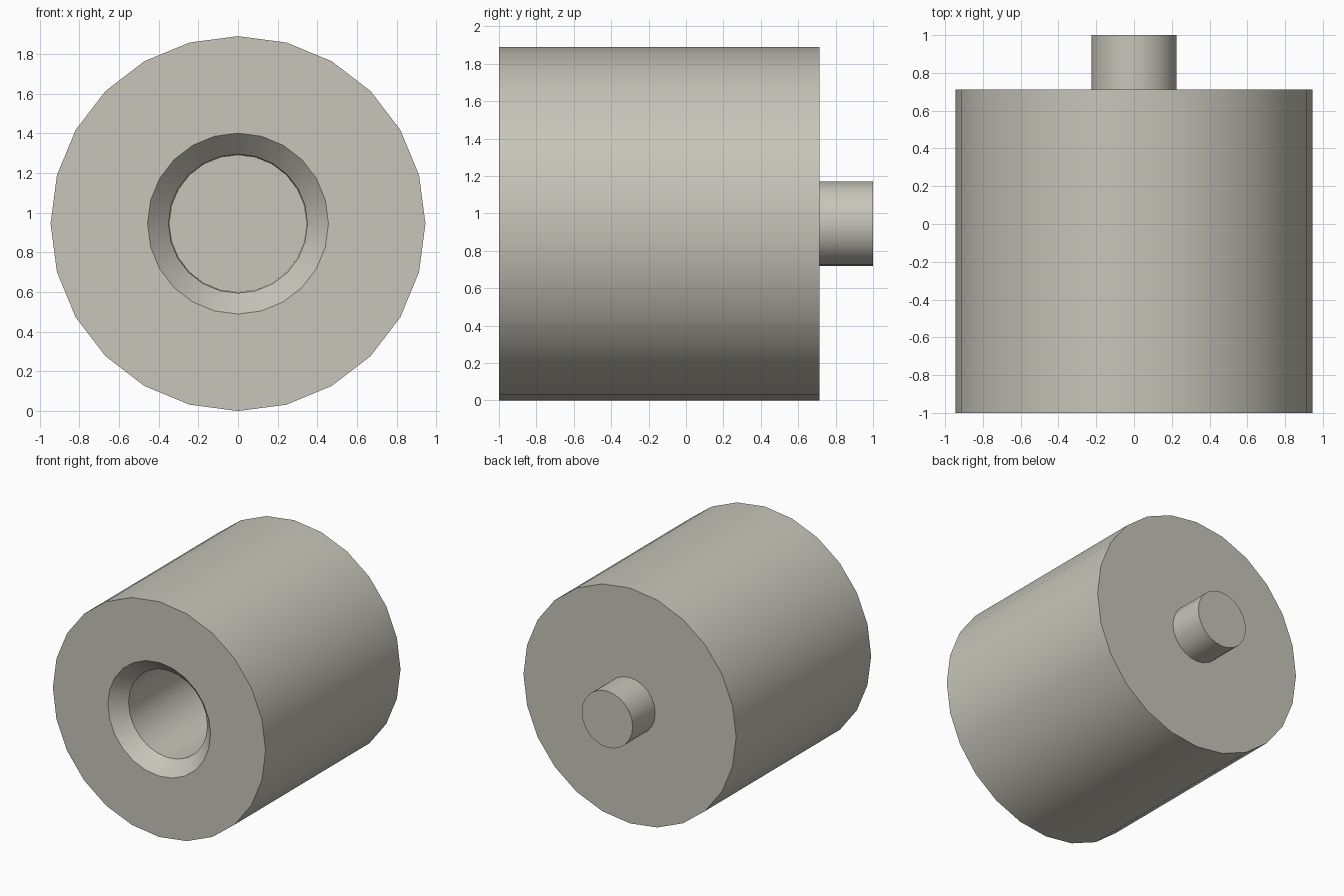
import bpy, bmesh, math

SIDES = 24
CENTRE_Z = 0.945

cube = bpy.data.objects.get("Cube")
if cube:
    bpy.data.objects.remove(cube, do_unlink=True)

mat = bpy.data.materials.new("warm_grey")
mat.use_nodes = True
colour = (0.57, 0.56, 0.49, 1)
mat.diffuse_color = colour
mat.node_tree.nodes["Principled BSDF"].inputs["Base Color"].default_value = colour


def lathe(name, profile):
    """Turn (radius, y) points about the front-to-back axis; radius 0 caps an end."""
    bm = bmesh.new()
    rings = []
    for radius, y in profile:
        if radius:
            angles = [math.tau * i / SIDES for i in range(SIDES)]
            rings.append([bm.verts.new((radius * math.cos(a), y, CENTRE_Z + radius * math.sin(a)))
                          for a in angles])
    for a, b in zip(rings, rings[1:]):
        for i in range(SIDES):
            j = (i + 1) % SIDES
            bm.faces.new((a[i], b[i], b[j], a[j]))
    if not profile[0][0]:
        bm.faces.new(rings[0])
    if not profile[-1][0]:
        bm.faces.new(rings[-1][::-1])
    mesh = bpy.data.meshes.new(name)
    bm.to_mesh(mesh)
    bm.free()
    mesh.materials.append(mat)
    obj = bpy.data.objects.new(name, mesh)
    bpy.context.collection.objects.link(obj)
    bpy.ops.object.select_all(action="DESELECT")
    obj.select_set(True)
    bpy.context.view_layer.objects.active = obj
    bpy.ops.object.shade_smooth_by_angle(angle=math.radians(30))


# Heavy drum with a chamfered blind socket in the front
lathe("drum_body", [(0, 0.4), (0.345, 0.4), (0.35, -0.89), (0.456, -1),
                    (0.945, -1), (0.945, 0.713), (0.226, 0.713)])

# Short pin on the back
lathe("rear_pin", [(0.226, 0.713), (0.226, 1), (0, 1)])
